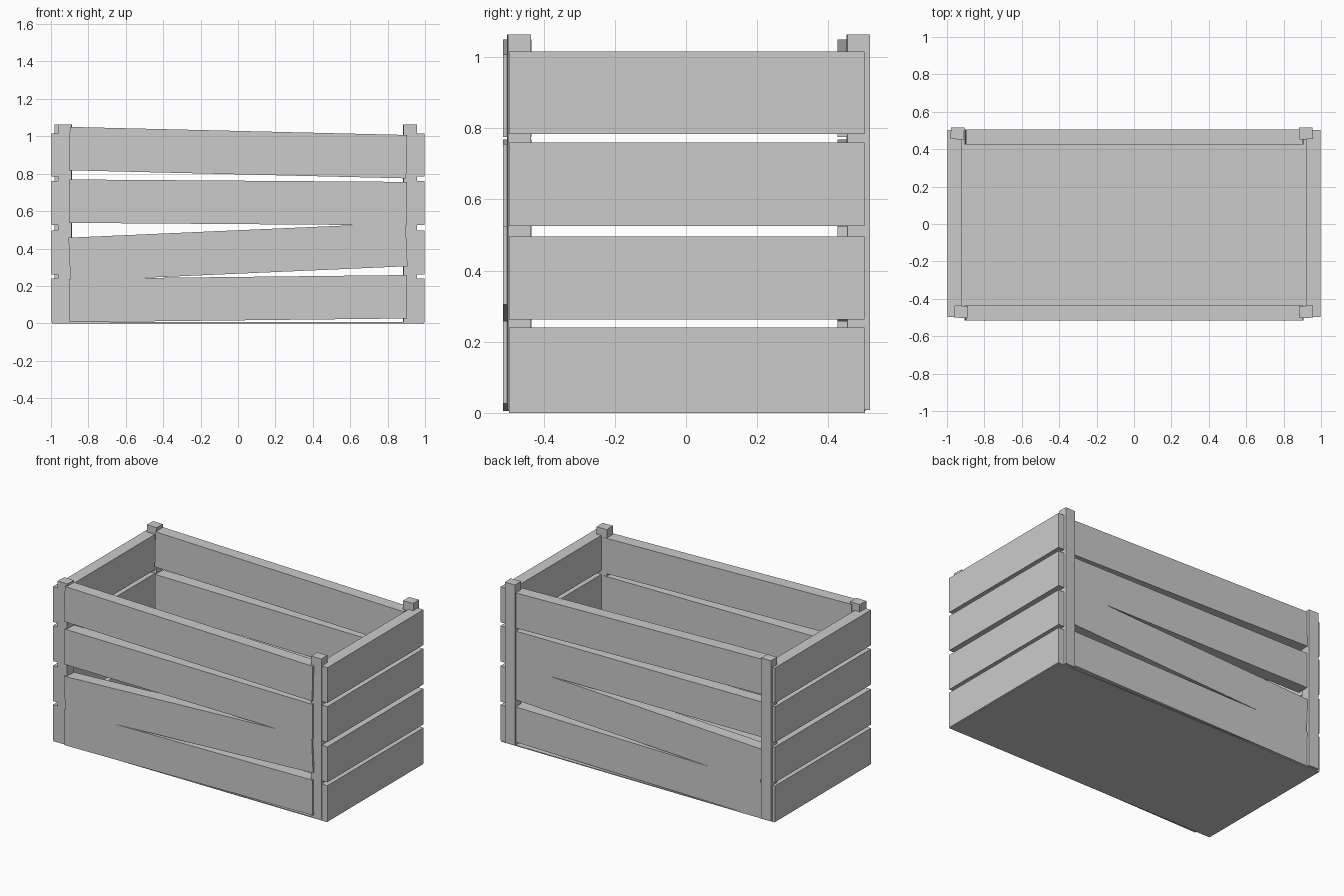
import bpy
from math import radians, atan2

if "Cube" in bpy.data.objects:
    bpy.data.objects.remove(bpy.data.objects["Cube"])


def box(name, x, y, z, rot=(0, 0, 0)):
    """Box spanning the given (min, max) ranges, rotated about its centre."""
    spans = (x, y, z)
    bpy.ops.mesh.primitive_cube_add(
        size=1, location=[(a + b) / 2 for a, b in spans], rotation=rot)
    ob = bpy.context.object
    ob.name = name
    ob.scale = [b - a for a, b in spans]
    bpy.ops.object.transform_apply(location=False, rotation=False, scale=True)
    return ob


# Thin floor board
box("floor", (-0.995, 0.995), (-0.497, 0.503), (0, 0.006))

# Level end planks on both short sides
for side, x in (("right", (0.922, 0.998)), ("left", (-0.998, -0.922))):
    for i, z in enumerate(((0.005, 0.24), (0.262, 0.496), (0.526, 0.76), (0.784, 1.016))):
        box(f"{side}_plank_{i + 1}", x, (-0.497, 0.502), z)

# Crooked long slats: centre height at the left end and at the right end
SLATS = ((0.122, 0.142), (0.342, 0.421), (0.653, 0.640), (0.934, 0.891))
for side, y in (("front", (-0.515, -0.435)), ("back", (0.426, 0.505))):
    for i, (zl, zr) in enumerate(SLATS):
        mid = (zl + zr) / 2
        box(f"{side}_slat_{i + 1}", (-0.902, 0.902), y, (mid - 0.116, mid + 0.116),
            (0, -atan2(zr - zl, 1.8), 0))

# Corner posts, each slightly twisted
POSTS = (
    ("front_left_post", (-0.96, -0.888), (-0.502, -0.437), -3),
    ("front_right_post", (0.884, 0.957), (-0.502, -0.437), 2),
    ("back_left_post", (-0.98, -0.908), (0.453, 0.516), -2),
    ("back_right_post", (0.884, 0.956), (0.453, 0.516), 2),
)
for name, x, y, twist in POSTS:
    box(name, x, y, (0.008, 1.064), (0, 0, radians(twist)))
